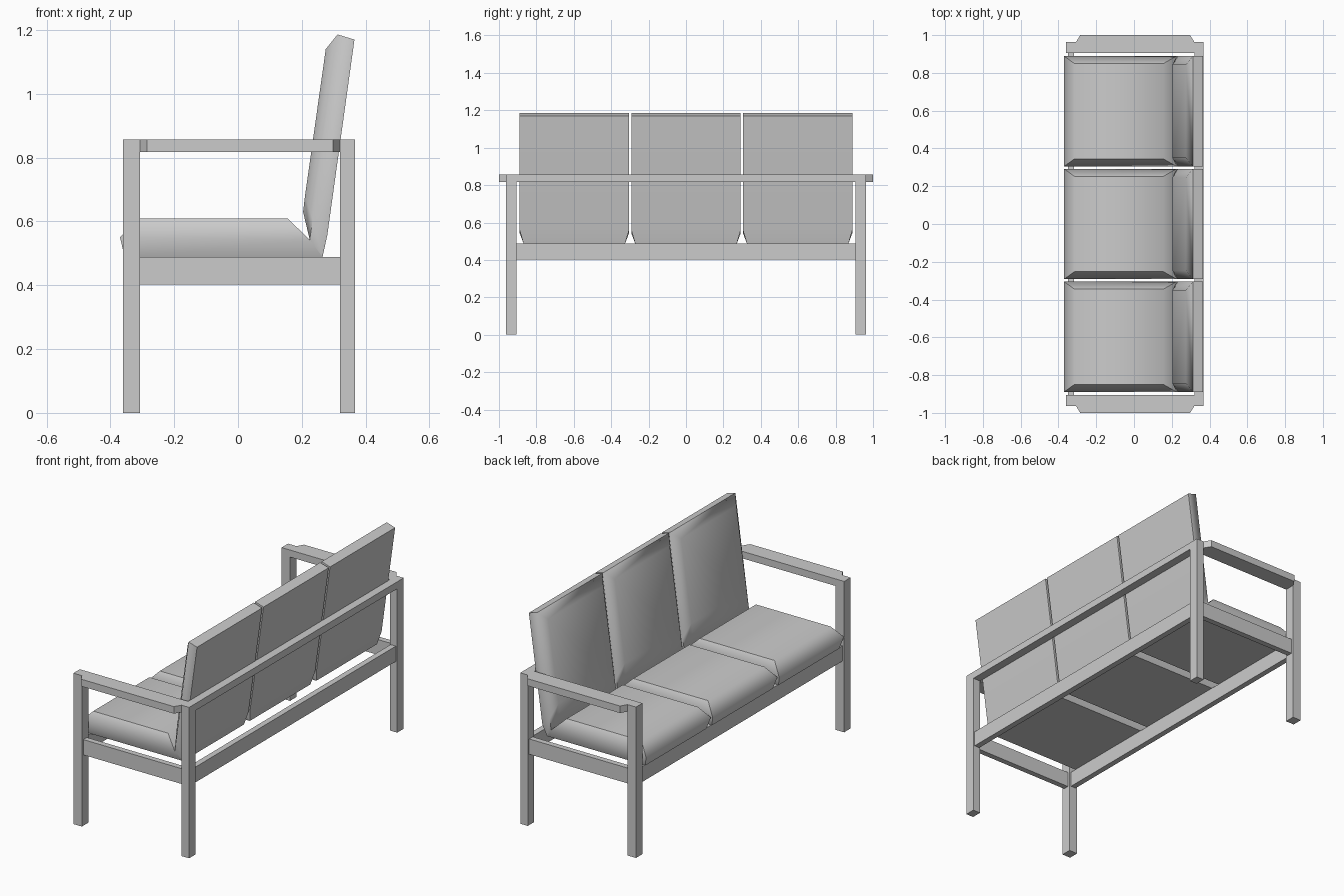
import bpy, bmesh

if "Cube" in bpy.data.objects:
    bpy.data.objects.remove(bpy.data.objects["Cube"])


def finish(name, bm):
    bmesh.ops.recalc_face_normals(bm, faces=bm.faces)
    me = bpy.data.meshes.new(name)
    bm.to_mesh(me)
    bm.free()
    ob = bpy.data.objects.new(name, me)
    bpy.context.collection.objects.link(ob)
    return ob


def prism(name, outline, z0, z1):
    """Extrude an xy outline from z0 to z1."""
    bm = bmesh.new()
    face = bm.faces.new([bm.verts.new((x, y, z0)) for x, y in outline])
    ext = bmesh.ops.extrude_face_region(bm, geom=[face])["geom"]
    bmesh.ops.translate(bm, vec=(0, 0, z1 - z0),
                        verts=[v for v in ext if isinstance(v, bmesh.types.BMVert)])
    # close the underside if the extrusion consumed it
    if len(bm.faces) == len(outline) + 1:
        bmesh.ops.holes_fill(bm, edges=bm.edges)
    return finish(name, bm)


def box(name, x0, x1, y0, y1, z0, z1):
    return prism(name, [(x0, y0), (x1, y0), (x1, y1), (x0, y1)], z0, z1)


def cushion(name, y0, y1, layers):
    """Loft rectangular layers; each layer is a run of (x, z, side inset)."""
    bm = bmesh.new()
    rings = []
    for run in layers:
        left = [bm.verts.new((x, y0 + i, z)) for x, z, i in run]
        right = [bm.verts.new((x, y1 - i, z)) for x, z, i in run]
        rings.append((left, right))
    for (la, ra), (lb, rb) in zip(rings, rings[1:]):
        n = len(la)
        for k in range(n - 1):
            bm.faces.new((la[k], la[k + 1], lb[k + 1], lb[k]))
            bm.faces.new((ra[k], ra[k + 1], rb[k + 1], rb[k]))
        for k in (0, n - 1):
            bm.faces.new((la[k], ra[k], rb[k], lb[k]))
    for l, r in (rings[0], rings[-1]):
        for k in range(len(l) - 1):
            bm.faces.new((l[k], l[k + 1], r[k + 1], r[k]))
    ob = finish(name, bm)
    bpy.ops.object.select_all(action='DESELECT')
    ob.select_set(True)
    bpy.context.view_layer.objects.active = ob
    bpy.ops.object.shade_smooth_by_angle(angle=1.0)
    return ob


# Legs, side rails and armrests on both ends
for s, side in ((-1, "right"), (1, "left")):
    box("front_leg_" + side, -0.36, -0.307, s * 0.905, s * 0.963, 0, 0.857)
    box("back_leg_" + side, 0.32, 0.367, s * 0.905, s * 0.963, 0, 0.857)
    box("side_rail_" + side, -0.307, 0.32, s * 0.918, s * 0.95, 0.402, 0.489)
    prism("armrest_" + side,
          [(-0.307, s * 0.905), (0.32, s * 0.905), (0.32, s * 0.963),
           (0.297, s * 1.0), (-0.285, s * 1.0), (-0.307, s * 0.963)], 0.817, 0.857)

# Long rails
box("front_rail", -0.35, -0.318, -0.905, 0.905, 0.402, 0.489)
box("back_rail", 0.325, 0.358, -0.905, 0.905, 0.402, 0.489)
box("top_back_rail", 0.32, 0.367, -0.905, 0.905, 0.817, 0.857)

# Three seat and back cushions
seat_layers = [
    [(-0.355, 0.489, 0.02), (0.265, 0.489, 0.02)],
    [(-0.37, 0.55, 0), (0.225, 0.542, 0)],
    [(-0.315, 0.61, 0.04), (0.155, 0.61, 0.04)],
]
back_layers = [
    [(0.265, 0.489, 0.02), (0.28, 0.558, 0), (0.365, 1.17, 0)],
    [(0.225, 0.542, 0), (0.234, 0.605, 0), (0.312, 1.186, 0)],
    [(0.204, 0.63, 0.045), (0.21, 0.68, 0.045), (0.275, 1.14, 0.045)],
]
for i in range(3):
    yc = (i - 1) * 0.597
    cushion(f"seat_cushion_{i + 1}", yc - 0.292, yc + 0.292, seat_layers)
    cushion(f"back_cushion_{i + 1}", yc - 0.292, yc + 0.292, back_layers)
